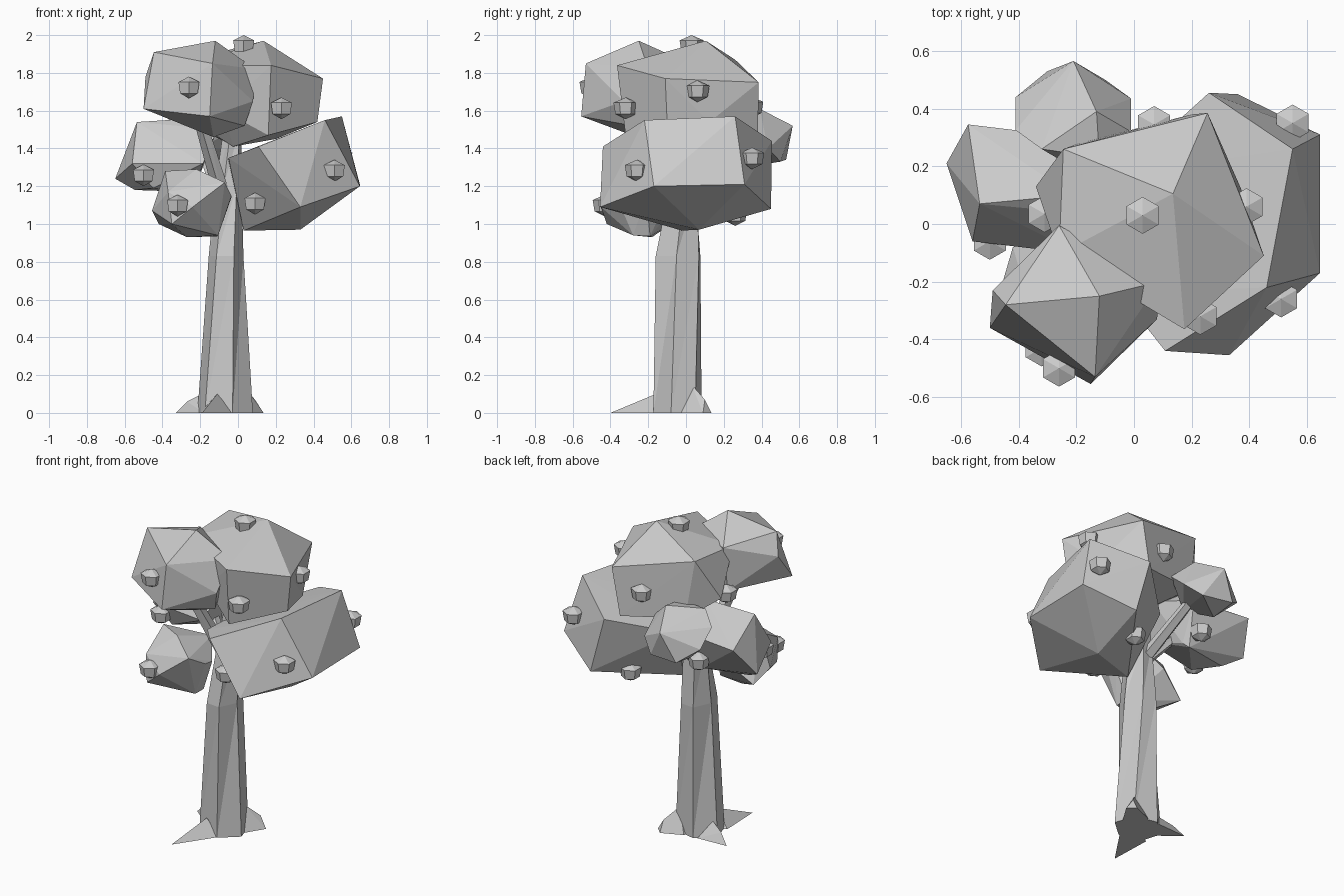
import bpy, bmesh, math
from mathutils import Vector


def finish(name, bm):
    bmesh.ops.recalc_face_normals(bm, faces=bm.faces)
    me = bpy.data.meshes.new(name)
    bm.to_mesh(me)
    bm.free()
    ob = bpy.data.objects.new(name, me)
    bpy.context.collection.objects.link(ob)
    return ob


def hull(name, pts):
    bm = bmesh.new()
    for p in pts:
        bm.verts.new(p)
    bmesh.ops.convex_hull(bm, input=bm.verts)
    bmesh.ops.delete(bm, geom=[v for v in bm.verts if not v.link_faces], context='VERTS')
    return finish(name, bm)


def clump(name, centre, pts, extra=()):
    """Faceted foliage: corner points plus their reflections through the centre."""
    c = Vector(centre)
    pts = [Vector(p) for p in pts]
    return hull(name, pts + [2 * c - p for p in pts] + [Vector(p) for p in extra])


def tube(name, rings, n=6, twist=0.0):
    """Loft of n-sided horizontal rings: (x, y, z, rx, ry)."""
    bm = bmesh.new()
    loops = []
    for k, (x, y, z, rx, ry) in enumerate(rings):
        a0 = math.radians(45) + twist * k
        loops.append([bm.verts.new((x + rx * math.cos(a0 + 2 * math.pi * i / n),
                                    y + ry * math.sin(a0 + 2 * math.pi * i / n), z))
                      for i in range(n)])
    for a, b in zip(loops, loops[1:]):
        for i in range(n):
            j = (i + 1) % n
            bm.faces.new((a[i], a[j], b[j]))
            bm.faces.new((a[i], b[j], b[i]))
    bm.faces.new(loops[0][::-1])
    bm.faces.new(loops[-1])
    return finish(name, bm)


# trunk and branches
tube("trunk", [(-.068, -.045, 0, .152, .132), (-.063, -.042, .83, .092, .132),
               (-.05, -.02, 1.2, .07, .085), (-.03, 0, 1.5, .05, .06)], twist=.2)
for i, (x, y, z) in enumerate([(-.2, -.22, 1.55), (-.2, .32, 1.45),
                               (-.3, .1, 1.35), (.15, 0, 1.3)]):
    tube(f"branch_{i + 1}", [(-.06, -.02, 1.08, .05, .06), (x, y, z, .035, .035)], n=5)

# roots
hull("front_root", [(-.2, -.13, 0), (-.02, -.15, 0), (-.11, -.16, .1), (-.19, -.4, 0), (-.08, -.05, 0)])
hull("left_root", [(-.18, -.06, 0), (-.13, .07, 0), (-.19, 0, .1), (-.33, .06, 0),
                   (-.27, .03, .06), (-.08, -.05, 0)])
hull("back_root", [(.06, -.03, 0), (-.04, .08, 0), (.02, .03, .15), (.135, .09, 0),
                   (.09, .135, 0), (.09, .1, .07), (-.08, -.05, 0)])

# foliage
clump("right_foliage", (.295, 0, 1.265),
      [(.645, -.17, 1.2), (.33, -.455, 1.09)],
      [(.645, .31, 1.21), (.55, .26, 1.57), (.46, -.22, 1.55), (.108, -.44, 1.41),
       (-.05, -.24, 1.35), (.36, .45, 1.08), (.33, .07, .97), (.03, -.02, .965)])
clump("top_foliage", (.055, .01, 1.69),
      [(.135, .105, 1.97), (.45, -.11, 1.77), (-.26, -.105, 1.84)],
      [(.175, -.365, 1.84), (.255, .385, 1.75), (-.245, .26, 1.87), (.42, -.1, 1.54),
       (.16, -.32, 1.47), (-.08, -.2, 1.6), (.2, .38, 1.45), (-.19, .28, 1.5)])
clump("front_foliage", (-.205, -.28, 1.715),
      [(-.15, -.555, 1.57), (-.135, -.53, 1.85),
       (-.5, -.36, 1.61), (-.445, -.28, 1.91), (.08, -.33, 1.65)],
      [(-.12, -.25, 1.97), (-.13, -.26, 1.46)])
clump("left_foliage", (-.38, .12, 1.37),
      [(-.535, .07, 1.54), (-.65, .21, 1.24), (-.575, .345, 1.42),
       (-.56, -.06, 1.32), (-.215, .1, 1.56), (-.28, -.08, 1.33)],
      [(-.45, -.02, 1.19), (-.25, .2, 1.17)])
clump("low_foliage", (-.245, -.24, 1.11),
      [(-.455, -.2, 1.07), (-.385, -.2, 1.28), (-.24, -.45, 1.09),
       (-.22, -.3, 1.29), (-.35, -.42, 1.0), (-.07, -.4, 1.22)],
      [(-.37, -.4, 1.17), (-.035, -.21, 1.14), (-.11, -.19, .935)])
clump("back_foliage", (-.21, .38, 1.46),
      [(-.21, .565, 1.52), (-.01, .435, 1.4), (-.01, .32, 1.5),
       (-.3, .53, 1.34), (-.13, .39, 1.61), (-.1, .5, 1.33)])

# small six-sided fruits
FRUITS = [(-.26, -.5, 1.725), (.23, -.32, 1.615), (.51, -.26, 1.285), (.09, -.25, 1.11),
          (-.32, -.43, 1.1), (-.5, -.06, 1.26), (.03, .03, 1.945), (.39, .06, 1.705),
          (.55, .35, 1.35), (-.31, .035, 1.6), (.07, .345, 1.62), (.21, .26, 1.05),
          (-.28, .27, 1.25)]
for k, (x, y, z) in enumerate(FRUITS):
    ring = [(math.sin(i * math.pi / 3), math.cos(i * math.pi / 3)) for i in range(6)]
    pts = [(x, y, z + .055), (x, y, z - .06)]
    for r, dz in ((.064, .027), (.054, -.033)):
        pts += [(x + r * s, y + r * c, z + dz) for s, c in ring]
    hull(f"fruit_{k + 1}", pts)
